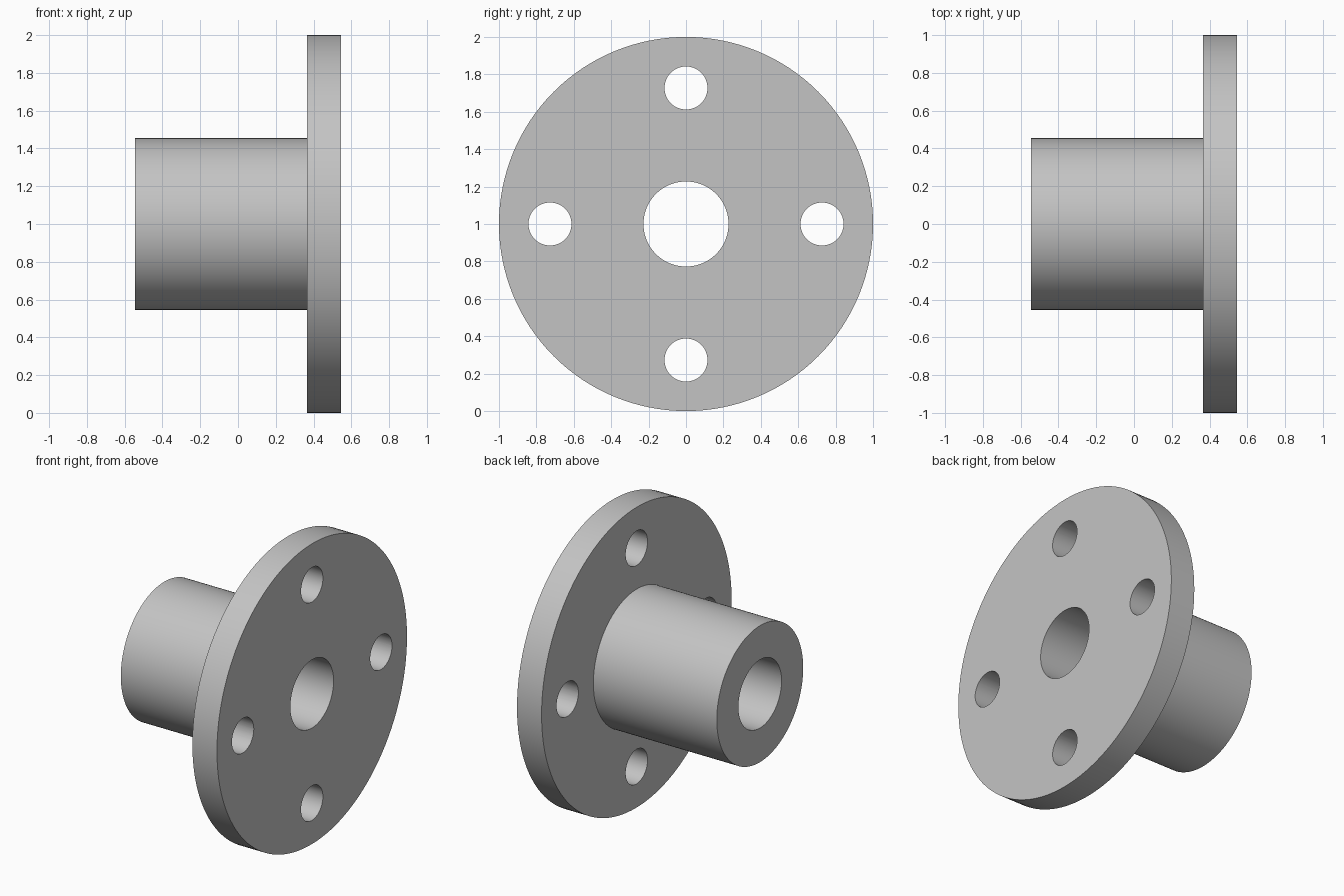
import bpy, bmesh, math
from mathutils import Vector

cube = bpy.data.objects.get("Cube")
if cube:
    bpy.data.objects.remove(cube, do_unlink=True)

SEGMENTS = 128
CENTRE = Vector((0, 0, 1))
BACK, SHOULDER, FRONT = -0.545, 0.364, 0.545
BORE_R, HUB_R, FLANGE_R = 0.2273, 0.4545, 1.0
BOLT_R, BOLT_CIRCLE = 0.115, 0.7273

steel = bpy.data.materials.new("grey metal")
steel.use_nodes = True
grey = (0.55, 0.55, 0.55, 1)
steel.diffuse_color = grey
steel.node_tree.nodes["Principled BSDF"].inputs["Base Color"].default_value = grey


def lathe(name, profile):
    """Revolve a closed (x, radius) profile around the x axis."""
    bm = bmesh.new()
    verts = [bm.verts.new(CENTRE + Vector((x, 0, r))) for x, r in profile]
    edges = [bm.edges.new((v, verts[i - 1])) for i, v in enumerate(verts)]
    bmesh.ops.spin(bm, geom=verts + edges, cent=CENTRE, axis=(1, 0, 0),
                   angle=math.tau, steps=SEGMENTS)
    bmesh.ops.remove_doubles(bm, verts=bm.verts, dist=0.0001)
    bmesh.ops.recalc_face_normals(bm, faces=bm.faces)
    mesh = bpy.data.meshes.new(name)
    bm.to_mesh(mesh)
    bm.free()
    obj = bpy.data.objects.new(name, mesh)
    bpy.context.collection.objects.link(obj)
    mesh.materials.append(steel)
    return obj


# Hub and flange turned as one body with a through bore
body = lathe("flanged_hub", [
    (BACK, BORE_R), (BACK, HUB_R), (SHOULDER, HUB_R),
    (SHOULDER, FLANGE_R), (FRONT, FLANGE_R), (FRONT, BORE_R)])

bpy.context.view_layer.objects.active = body

# Four bolt holes drilled through the flange
for i in range(4):
    a = i * math.pi / 2
    spot = CENTRE + Vector(((SHOULDER + FRONT) / 2, BOLT_CIRCLE * math.cos(a),
                            BOLT_CIRCLE * math.sin(a)))
    bpy.ops.mesh.primitive_cylinder_add(vertices=64, radius=BOLT_R, depth=0.4,
                                        location=spot, rotation=(0, math.pi / 2, 0))
    drill = bpy.context.object
    drill.name = "bolt_hole_cutter"
    drill.hide_render = True
    drill.data.materials.append(steel)
    cut = body.modifiers.new("bolt_hole", "BOOLEAN")
    cut.operation = "DIFFERENCE"
    cut.solver = "EXACT"
    cut.object = drill
    bpy.context.view_layer.objects.active = body
    bpy.ops.object.modifier_apply(modifier=cut.name)
    bpy.data.objects.remove(drill, do_unlink=True)

# Smooth round walls, crisp rims
bpy.ops.object.select_all(action="DESELECT")
body.select_set(True)
bpy.context.view_layer.objects.active = body
bpy.ops.object.shade_smooth_by_angle(angle=math.radians(30))
